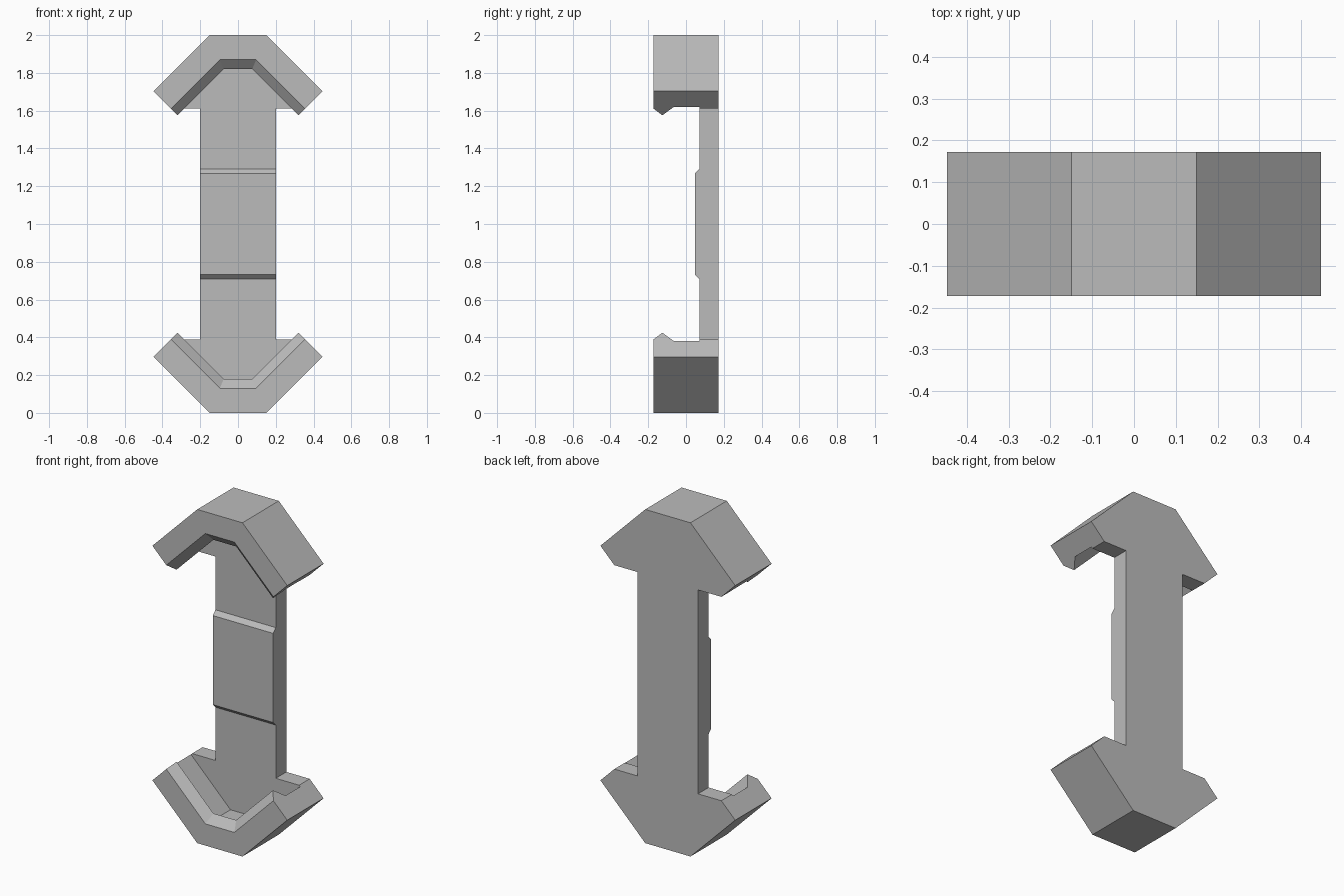
import bpy
import bmesh
import math

if "Cube" in bpy.data.objects:
    bpy.data.objects.remove(bpy.data.objects["Cube"], do_unlink=True)

GREY = (0.5, 0.5, 0.5, 1)
grey = bpy.data.materials.new("plain_grey")
grey.use_nodes = True
grey.diffuse_color = GREY
grey.node_tree.nodes["Principled BSDF"].inputs["Base Color"].default_value = GREY

FRONT, PLATE, BACK = -0.172, 0.072, 0.172   # depths along y
TOP_HALF, REACH = 0.15, 0.447               # flat top and arm tip half widths
SHAFT = 0.2                                 # shaft half width
RIM = 0.13                                  # arm thickness at the front


def loft(name, rings, closed=False):
    """Skin matching rings of points; cap the ends unless the loop closes."""
    bm = bmesh.new()
    rows = [[bm.verts.new(p) for p in ring] for ring in rings]
    n = len(rows[0])
    for a, b in zip(rows, rows[1:]):
        for i in range(n):
            j = (i + 1) % n
            bm.faces.new((a[i], a[j], b[j], b[i]))
    bm.faces.new(rows[0])
    bm.faces.new(rows[-1])
    bmesh.ops.recalc_face_normals(bm, faces=bm.faces)
    mesh = bpy.data.meshes.new(name)
    bm.to_mesh(mesh)
    bm.free()
    mesh.materials.append(grey)
    obj = bpy.data.objects.new(name, mesh)
    bpy.context.collection.objects.link(obj)
    return obj


def arch(w):
    """Arch outline in x, z moved inward by w, from left tip to right tip."""
    drop = REACH - TOP_HALF
    corner = TOP_HALF - w * math.tan(math.pi / 8)
    s = w * math.sqrt(0.5)
    half = [(corner, 2 - w), (REACH - s, 2 - drop - s)]
    return [(-x, z) for x, z in reversed(half)] + half


# Hooked ends: a lipped section swept along the arch, flipped for the bottom
section = [(FRONT, 0), (FRONT, RIM), (-0.125, 0.18), (-0.067, 0.12),
           (PLATE, 0.12), (PLATE, 0)]
paths = [[(x, y, z) for x, z in arch(w)] for y, w in section]
rings = [list(ring) for ring in zip(*paths)]
loft("upper_hook", rings)
loft("lower_hook", [[(x, y, 2 - z) for x, y, z in ring] for ring in rings])

# Back plate: double arrow outline
tip = arch(RIM)[-1]
right = [arch(0)[2], arch(0)[3], tip, (SHAFT, tip[1])]
right += [(x, 2 - z) for x, z in reversed(right)]
outline = right + [(-x, z) for x, z in reversed(right)]
loft("back_plate", [[(x, y, z) for x, z in outline] for y in (PLATE, BACK)])

# Raised grip pad with sloped ends
pad = [(PLATE, 0.708), (0.047, 0.733), (0.047, 1.267), (PLATE, 1.292)]
loft("grip_pad", [[(x, y, z) for y, z in pad] for x in (-SHAFT, SHAFT)])
